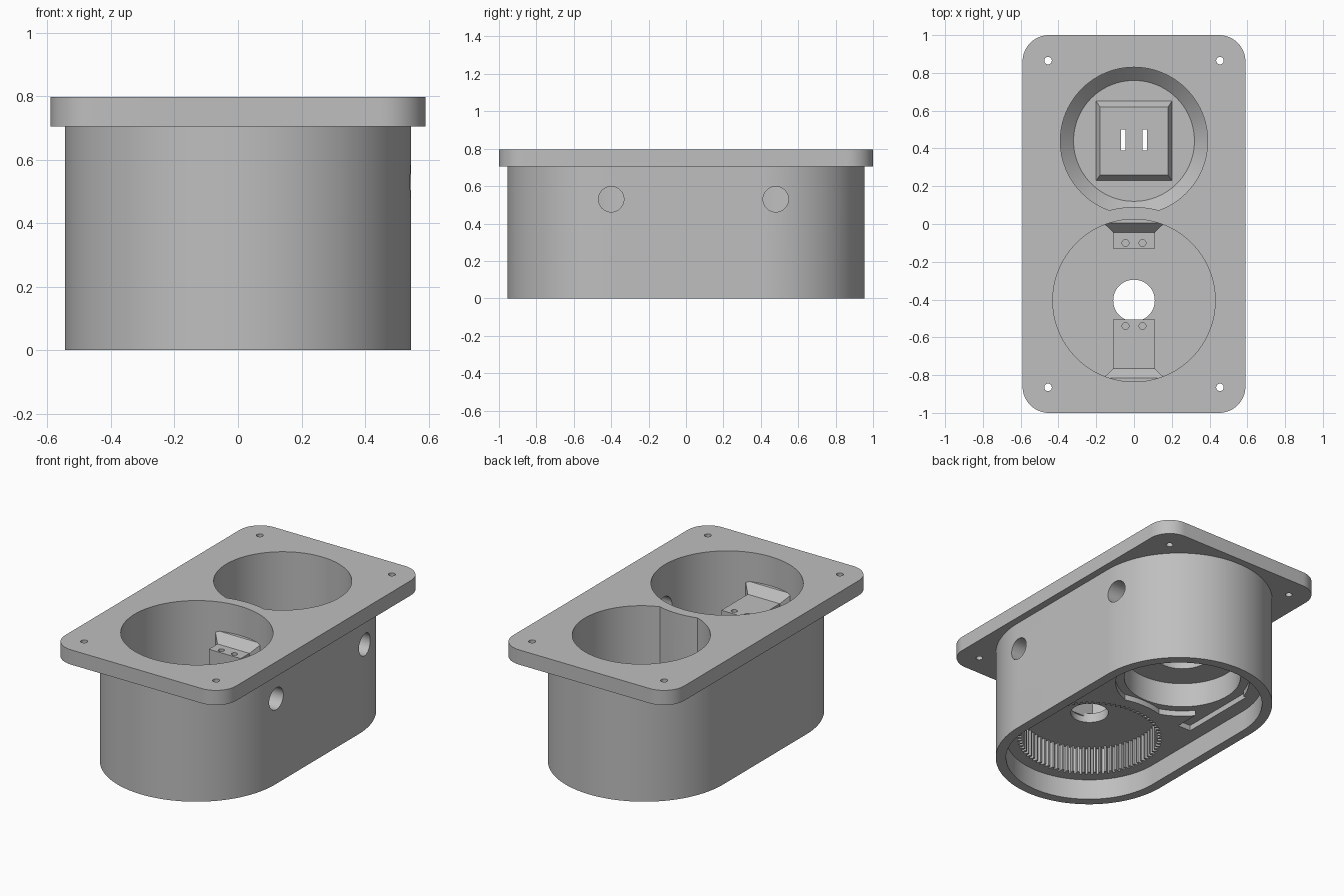
import bpy
import bmesh
from math import sin, cos, pi, radians

cube = bpy.data.objects.get("Cube")
if cube:
    bpy.data.objects.remove(cube)

FRONT_Y, BACK_Y = -0.405, 0.44      # centres of the two wells


def make(name, bm):
    bmesh.ops.recalc_face_normals(bm, faces=bm.faces)
    mesh = bpy.data.meshes.new(name)
    bm.to_mesh(mesh)
    bm.free()
    obj = bpy.data.objects.new(name, mesh)
    bpy.context.collection.objects.link(obj)
    return obj


def loft(name, rings):
    """Solid skinned through matching rings of points, capped at both ends."""
    bm = bmesh.new()
    loops = [[bm.verts.new(p) for p in ring] for ring in rings]
    n = len(loops[0])
    for a, b in zip(loops, loops[1:]):
        for i in range(n):
            j = (i + 1) % n
            bm.faces.new((a[i], a[j], b[j], b[i]))
    bm.faces.new(loops[0])
    bm.faces.new(loops[-1])
    return make(name, bm)


def prism(name, outline, z0, z1):
    return loft(name, [[(x, y, z) for x, y in outline] for z in (z0, z1)])


def circle(r, cy=0.0, cx=0.0, n=96):
    return [(cx + r * cos(2 * pi * i / n), cy + r * sin(2 * pi * i / n)) for i in range(n)]


def rect(hx, y0, y1, cx=0.0):
    return [(cx - hx, y0), (cx + hx, y0), (cx + hx, y1), (cx - hx, y1)]


def rounded(hx, hy, r, n=16):
    """Rounded rectangle outline; becomes a stadium when r equals hx."""
    pts = []
    for k, (sx, sy) in enumerate(((1, 1), (-1, 1), (-1, -1), (1, -1))):
        for i in range(n + 1):
            a = (k + i / n) * pi / 2
            pts.append((sx * (hx - r) + r * cos(a), sy * (hy - r) + r * sin(a)))
    return pts


def boolean(target, tool, operation="DIFFERENCE", keep=False):
    mod = target.modifiers.new("cut", "BOOLEAN")
    mod.operation, mod.object, mod.solver = operation, tool, "EXACT"
    with bpy.context.temp_override(object=target, active_object=target):
        bpy.ops.object.modifier_apply(modifier=mod.name)
    if not keep:
        bpy.data.objects.remove(tool)


def cut(outline, z0, z1):
    boolean(body, prism("cutter", outline, z0, z1))


# Housing: stadium box under a rounded flange
ends = [(x, y) for x, y in rounded(0.545, 0.955, 0.5449, 32)]
body = prism("housing", ends, 0, 0.75)
boolean(body, prism("flange", rounded(0.59, 1.0, 0.14), 0.705, 0.797), "UNION")

# Flange screw holes
for sx in (-1, 1):
    for sy in (-1, 1):
        cut(circle(0.02, sy * 0.865, sx * 0.455, 24), 0.6, 0.9)

# Open underside
cut(rounded(0.485, 0.895, 0.4849, 32), -0.1, 0.13)

# Front well, its toothed lower recess and centre hole
cut(circle(0.43, FRONT_Y), 0.36, 0.9)
TEETH = 80
teeth = []
for i in range(TEETH):
    for t, r in ((0, 0.398), (0.35, 0.398), (0.5, 0.422), (0.85, 0.422)):
        a = 2 * pi * (i + t) / TEETH
        teeth.append((r * cos(a), FRONT_Y + r * sin(a)))
cut(teeth, 0.1, 0.30)
cut(circle(0.11, FRONT_Y, 0, 48), 0.2, 0.5)

# Back well with a chamfered floor, trimmed to leave a wall around the front well
keep_out = prism("keep_out", circle(0.495, FRONT_Y, 0, 128), -0.2, 1.2)
well = loft("well_cutter", [[(x, y, z) for x, y in circle(r, BACK_Y)]
                            for r, z in ((0.32, 0.36), (0.39, 0.43), (0.39, 0.9))])
boolean(well, keep_out, keep=True)
boolean(body, well)

# Stepped recess and cable channel below the back well
step = prism("step_cutter", circle(0.39, BACK_Y), 0.1, 0.165)
boolean(step, keep_out)
boolean(body, step)
cut(rect(0.045, 0.04, 0.55, -0.35), 0.1, 0.165)
cut(circle(0.34, BACK_Y), 0.12, 0.32)

# Raised socket block with two slots
block = loft("socket_block", [
    [(x, y, z) for x, y in rect(hx, BACK_Y - hy, BACK_Y + hy)]
    for hx, hy, z in ((0.2, 0.21, 0.34), (0.2, 0.21, 0.361), (0.18, 0.18, 0.40))])
boolean(body, block, "UNION")
cut(circle(0.165, BACK_Y, 0, 48), 0.25, 0.37)
for sx in (-1, 1):
    cut(rect(0.012, 0.39, 0.5, sx * 0.057), 0.3, 0.6)

# Mounting ledges in the front well, each with a sloped shoulder and two holes
for side, near, hole in ((1, 0.275, 0.305), (-1, 0.1, 0.135)):
    y0, y1 = sorted((FRONT_Y + side * near, FRONT_Y + side * 0.45))
    boolean(body, prism("ledge", rect(0.11, y0, y1), 0.34, 0.56), "UNION")
    bm = bmesh.new()
    for r, spread, z in ((0.377, 17, 0.56), (0.44, 21.5, 0.615),
                         (0.377, 17, 0.345), (0.44, 21.5, 0.345)):
        for i in range(-4, 5):
            a = radians(spread * i / 4)
            bm.verts.new((r * sin(a), FRONT_Y + side * r * cos(a), z))
    hull = bmesh.ops.convex_hull(bm, input=bm.verts)
    loose = [v for v in bm.verts if not v.link_faces]
    bmesh.ops.delete(bm, geom=loose, context="VERTS")
    boolean(body, make("shoulder", bm), "UNION")
    for sx in (-1, 1):
        cut(circle(0.018, FRONT_Y + side * hole, sx * 0.045, 20), 0.45, 0.7)

# Cable holes through the left wall
for y in (-0.4, 0.48):
    bore = loft("bore", [[(x, y + b, 0.53 + a) for a, b in circle(0.068, 0, 0, 40)]
                         for x in (0.3, 0.7)])
    boolean(body, bore)

# Material and shading
grey = bpy.data.materials.new("grey plastic")
grey.use_nodes = True
colour = (0.52, 0.52, 0.52, 1)
grey.diffuse_color = colour
grey.node_tree.nodes["Principled BSDF"].inputs["Base Color"].default_value = colour
body.data.materials.clear()
body.data.materials.append(grey)
for face in body.data.polygons:
    face.material_index = 0
bpy.ops.object.select_all(action="DESELECT")
body.select_set(True)
bpy.context.view_layer.objects.active = body
bpy.ops.object.shade_smooth_by_angle(angle=radians(25))
